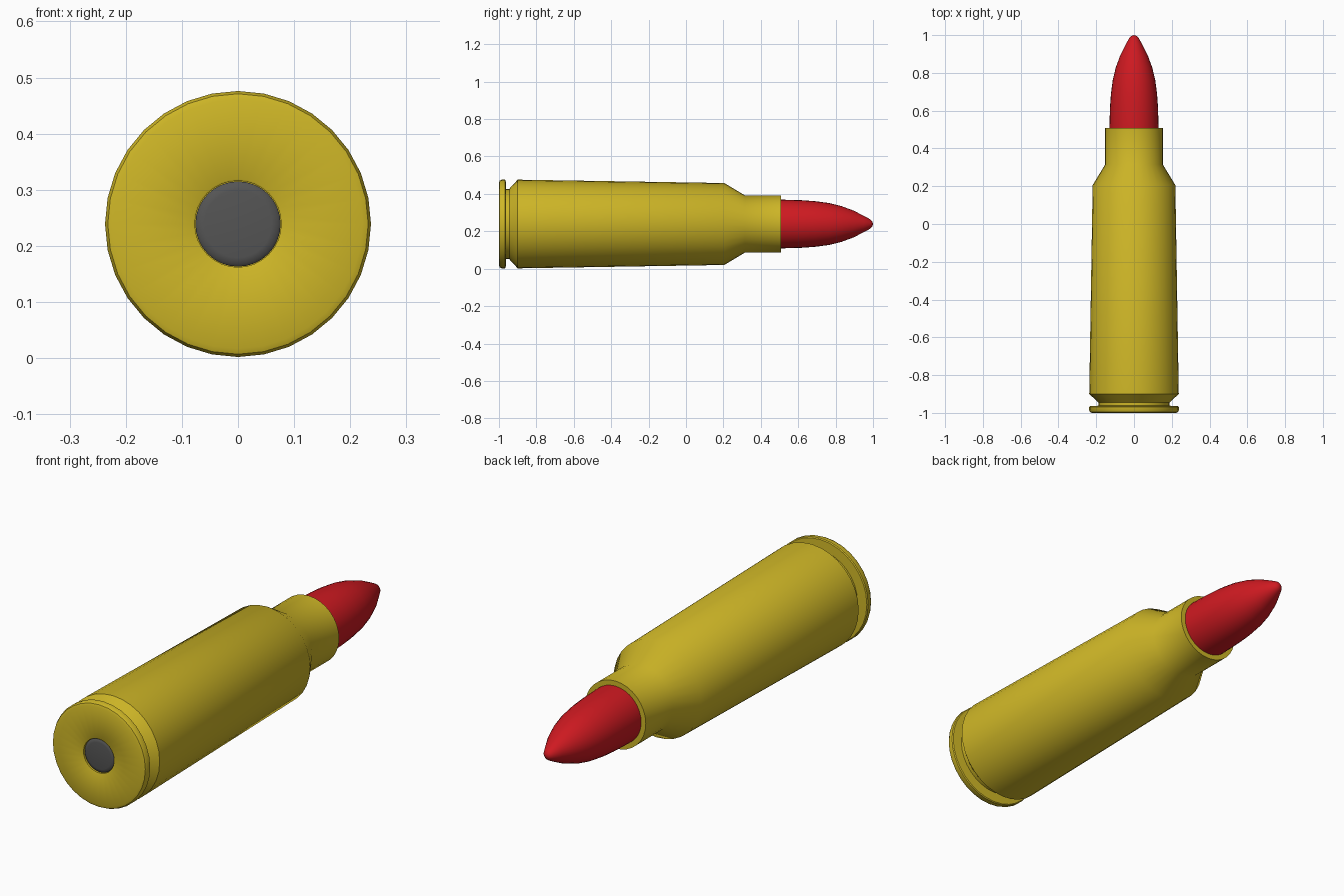
import bpy, bmesh, math

if "Cube" in bpy.data.objects:
    bpy.data.objects.remove(bpy.data.objects["Cube"])

AXIS_Z = 0.239
SEGMENTS = 32


def material(name, color):
    mat = bpy.data.materials.new(name)
    mat.diffuse_color = (*color, 1)
    mat.use_nodes = True
    mat.node_tree.nodes["Principled BSDF"].inputs["Base Color"].default_value = mat.diffuse_color
    return mat


def lathe(name, profile, mat):
    """Revolve (radius, y) points around the long axis; zero radius closes an end."""
    bm = bmesh.new()
    rings = []
    for r, y in profile:
        count = SEGMENTS if r > 0 else 1
        rings.append([bm.verts.new((r * math.sin(2 * math.pi * i / SEGMENTS), y,
                                    AXIS_Z + r * math.cos(2 * math.pi * i / SEGMENTS)))
                      for i in range(count)])
    for a, b in zip(rings, rings[1:]):
        for i in range(SEGMENTS):
            j = (i + 1) % SEGMENTS
            corners = [a[i % len(a)], a[j % len(a)], b[j % len(b)], b[i % len(b)]]
            bm.faces.new(list(dict.fromkeys(corners)))
    bmesh.ops.recalc_face_normals(bm, faces=bm.faces)
    mesh = bpy.data.meshes.new(name)
    bm.to_mesh(mesh)
    bm.free()
    obj = bpy.data.objects.new(name, mesh)
    bpy.context.collection.objects.link(obj)
    mesh.materials.append(mat)
    bpy.ops.object.select_all(action='DESELECT')
    obj.select_set(True)
    bpy.context.view_layer.objects.active = obj
    bpy.ops.object.shade_smooth_by_angle(angle=math.radians(40))
    return obj


brass = material("brass", (0.62, 0.47, 0.02))
red = material("red", (0.62, 0.01, 0.015))
grey = material("dark_grey", (0.09, 0.09, 0.09))

# Case: primer pocket, rim, extractor groove, tapered body, shoulder, neck, mouth
lathe("case", [
    (0, -0.975), (0.077, -0.975), (0.077, -0.998), (0.08, -1.0),
    (0.222, -1.0), (0.232, -0.996), (0.237, -0.986), (0.237, -0.968), (0.233, -0.964),
    (0.188, -0.962), (0.188, -0.945), (0.237, -0.90),
    (0.219, 0.205), (0.153, 0.315), (0.153, 0.507),
    (0.129, 0.507), (0.129, 0.45), (0, 0.45)], brass)

# Pointed projectile seated in the neck
lathe("projectile", [
    (0, 0.46), (0.13, 0.46), (0.13, 0.52), (0.127, 0.62), (0.122, 0.69),
    (0.112, 0.765), (0.096, 0.83), (0.072, 0.895), (0.044, 0.95),
    (0.025, 0.985), (0.013, 0.996), (0, 1.0)], red)

# Primer with softly rounded edge
lathe("primer", [
    (0, -0.997), (0.06, -0.997), (0.071, -0.995), (0.076, -0.99),
    (0.076, -0.97), (0, -0.97)], grey)
